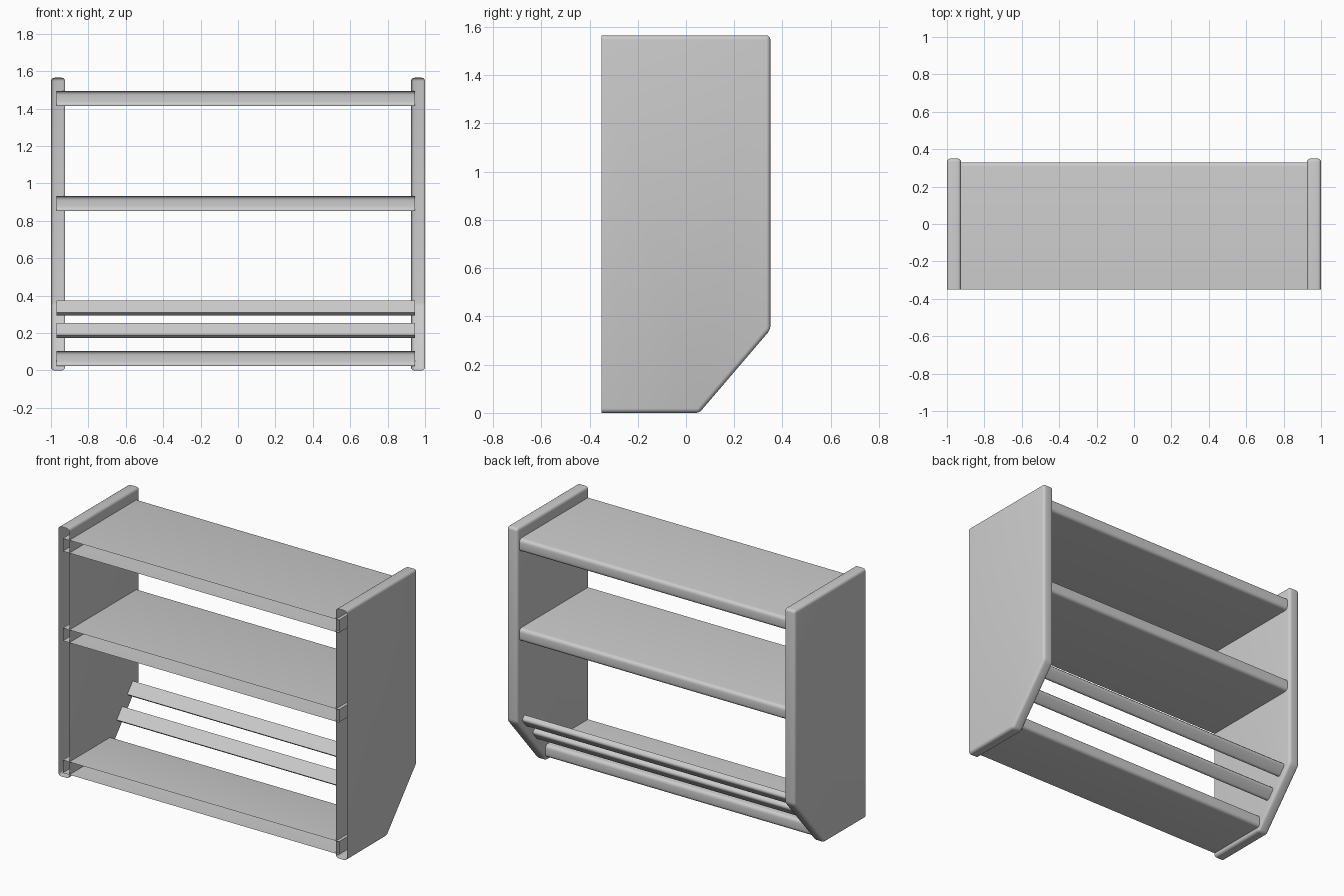
import bpy, bmesh, math
from mathutils import Matrix

if "Cube" in bpy.data.objects:
    bpy.data.objects.remove(bpy.data.objects["Cube"])

FRONT = -0.35


def build(name, profile, x0, x1, radius, bevel_edge, open_front=True):
    """Extrude a (y, z) profile along x, round chosen edges, open the wall side."""
    bm = bmesh.new()
    verts = [bm.verts.new((x0, y, z)) for y, z in profile]
    face = bm.faces.new(verts)
    ext = bmesh.ops.extrude_face_region(bm, geom=[face])
    moved = [g for g in ext["geom"] if isinstance(g, bmesh.types.BMVert)]
    bmesh.ops.translate(bm, verts=moved, vec=(x1 - x0, 0, 0))
    bmesh.ops.recalc_face_normals(bm, faces=bm.faces[:])
    edges = [e for e in bm.edges if bevel_edge(e)]
    bmesh.ops.bevel(bm, geom=edges, offset=radius, segments=4, profile=0.5,
                    affect='EDGES', clamp_overlap=True)
    if open_front:
        wall = [f for f in bm.faces if all(abs(v.co.y - FRONT) < 1e-4 for v in f.verts)]
        bmesh.ops.delete(bm, geom=wall, context='FACES')
    mesh = bpy.data.meshes.new(name)
    bm.to_mesh(mesh)
    bm.free()
    obj = bpy.data.objects.new(name, mesh)
    bpy.context.collection.objects.link(obj)
    bpy.context.view_layer.objects.active = obj
    bpy.ops.object.select_all(action='DESELECT')
    obj.select_set(True)
    bpy.ops.object.shade_smooth_by_angle(angle=math.radians(35))
    return obj


def behind_wall(e):
    return any(v.co.y > FRONT + 1e-4 for v in e.verts)


def along_x(e):
    a, b = e.verts
    return abs(a.co.x - b.co.x) > 0.5


# Side panels with a slanted lower back corner
panel = [(FRONT, 0), (0.055, 0), (0.35, 0.345), (0.35, 1.565), (FRONT, 1.565)]
for name, x0 in (("left_side_panel", -1.0), ("right_side_panel", 0.925)):
    build(name, panel, x0, x0 + 0.075, 0.018, behind_wall)

# Shelves: bottom z, back y
for name, z, back in (("bottom_shelf", 0.025, 0.07),
                      ("middle_shelf", 0.853, 0.33),
                      ("top_shelf", 1.415, 0.33)):
    prof = [(FRONT, z), (back, z), (back, z + 0.08), (FRONT, z + 0.08)]
    build(name, prof, -0.97, 0.945, 0.022,
          lambda e: along_x(e) and behind_wall(e))

# Slanted retaining slats, parallel to the cut corner of the panels
slope = math.atan2(0.345, 0.295)
c, s = math.cos(slope), math.sin(slope)
for name, y, z in (("lower_slat", 0.16, 0.21), ("upper_slat", 0.265, 0.33)):
    prof = [(y + u * c - v * s, z + u * s + v * c)
            for u, v in ((-0.042, -0.018), (0.042, -0.018), (0.042, 0.018), (-0.042, 0.018))]
    # round only the two outer edges
    limit = lambda e, y=y, z=z: along_x(e) and \
        (e.verts[0].co.z - z) * c - (e.verts[0].co.y - y) * s < 0
    build(name, prof, -0.97, 0.945, 0.016, limit, open_front=False)
